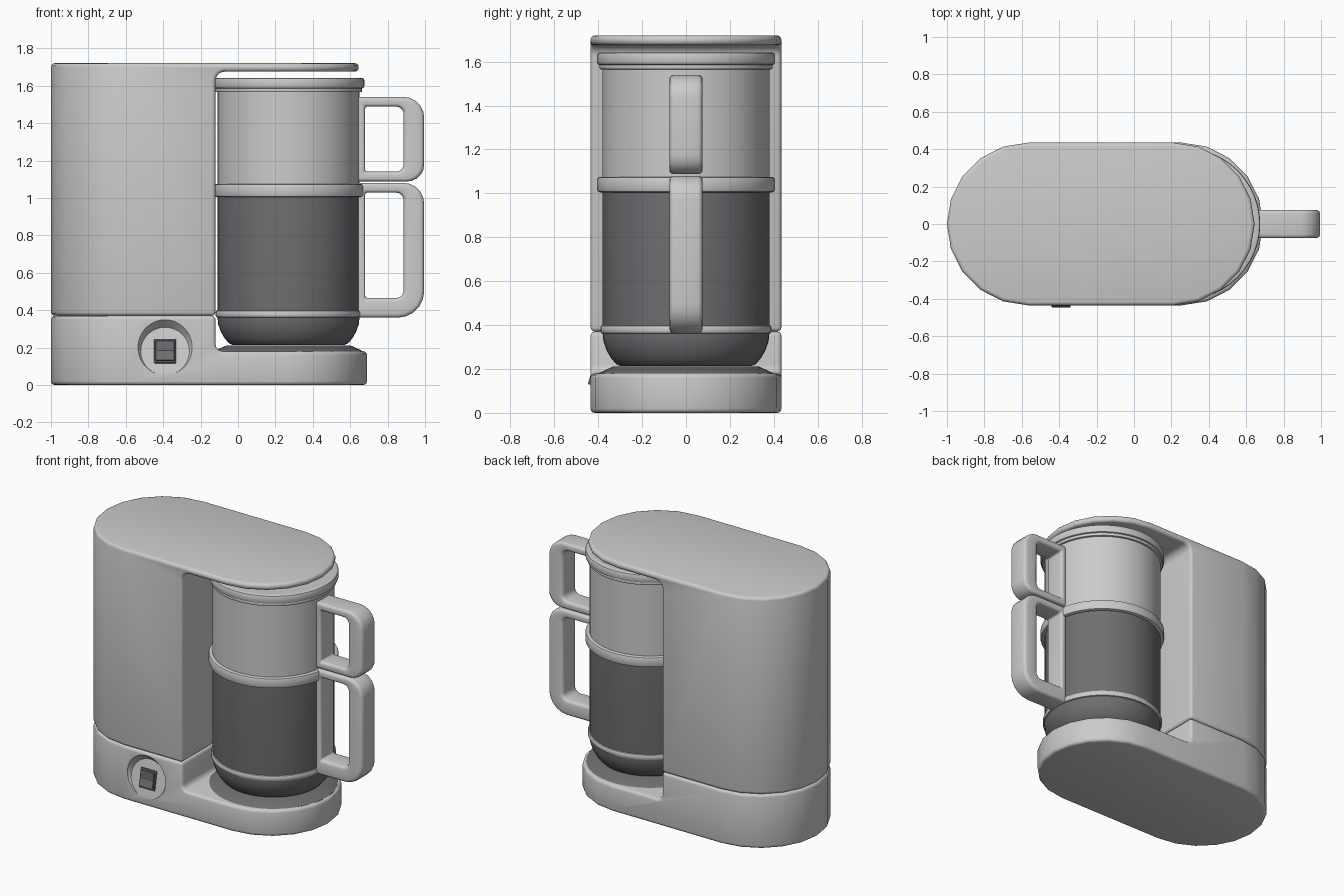
import bpy, bmesh
from math import sin, cos, pi, radians
from mathutils import Vector, Matrix

if "Cube" in bpy.data.objects:
    bpy.data.objects.remove(bpy.data.objects["Cube"])

CX = 0.27          # carafe axis
dark = bpy.data.materials.new("dark_glass")
dark.diffuse_color = (0.16, 0.16, 0.17, 1)
dark.use_nodes = True
dark.node_tree.nodes["Principled BSDF"].inputs["Base Color"].default_value = dark.diffuse_color


def finish(bm, name, mat=None):
    bmesh.ops.recalc_face_normals(bm, faces=bm.faces)
    me = bpy.data.meshes.new(name)
    bm.to_mesh(me)
    bm.free()
    ob = bpy.data.objects.new(name, me)
    bpy.context.collection.objects.link(ob)
    if mat:
        me.materials.append(mat)
    return ob


def activate(ob):
    bpy.ops.object.select_all(action='DESELECT')
    ob.select_set(True)
    bpy.context.view_layer.objects.active = ob


def smooth(ob, angle=32):
    activate(ob)
    bpy.ops.object.shade_smooth_by_angle(angle=radians(angle))


def boolean(ob, cutter, op):
    m = ob.modifiers.new("bool", 'BOOLEAN')
    m.object, m.operation, m.solver = cutter, op, 'EXACT'
    activate(ob)
    bpy.ops.object.modifier_apply(modifier=m.name)
    bpy.data.objects.remove(cutter)


def bevel(ob, width, segs=3):
    m = ob.modifiers.new("bevel", 'BEVEL')
    m.width, m.segments, m.limit_method = width, segs, 'ANGLE'
    m.angle_limit = radians(40)
    m.use_clamp_overlap = False
    activate(ob)
    bpy.ops.object.modifier_apply(modifier=m.name)


def rounded(corners, steps=5):
    """Polygon from (x, y, radius) corners with curved corners."""
    out, n = [], len(corners)
    for i, (x, y, r) in enumerate(corners):
        p = Vector((x, y))
        if not r:
            out.append(p)
            continue
        a = p + (Vector(corners[i - 1][:2]) - p).normalized() * r
        b = p + (Vector(corners[(i + 1) % n][:2]) - p).normalized() * r
        w = 0.72
        for k in range(steps + 1):       # rational curve, close to a circle arc
            t = k / steps
            c0, c1, c2 = (1 - t) ** 2, 2 * w * t * (1 - t), t * t
            out.append((a * c0 + p * c1 + b * c2) / (c0 + c1 + c2))
    return out


def prism(name, outline, axis, lo, hi, hole=None):
    """Extrude an outline along y or z, with an optional matching hole."""
    bm = bmesh.new()

    def ring(pts, h):
        return [bm.verts.new((p[0], h, p[1]) if axis == 'y' else (p[0], p[1], h)) for p in pts]

    def strip(a, b):
        for i in range(len(a)):
            j = (i + 1) % len(a)
            bm.faces.new((a[i], a[j], b[j], b[i]))

    o0, o1 = ring(outline, lo), ring(outline, hi)
    strip(o0, o1)
    if hole:
        h0, h1 = ring(hole, lo), ring(hole, hi)
        strip(h0, h1)
        strip(o0, h0)
        strip(o1, h1)
    else:
        bm.faces.new(o0)
        bm.faces.new(o1)
    return finish(bm, name)


def stadium(x0, x1, r, n=10):
    right = [(x1 - r + r * cos(a), r * sin(a)) for a in [-pi / 2 + pi * k / n for k in range(n + 1)]]
    left = [(x0 + r - r * cos(a), -r * sin(a)) for a in [-pi / 2 + pi * k / n for k in range(n + 1)]]
    return right + left


def lathe(name, prof, mat=None, segs=48):
    """Closed solid of revolution about the carafe axis."""
    bm = bmesh.new()
    rings = [[bm.verts.new((CX + r * cos(2 * pi * i / segs), r * sin(2 * pi * i / segs), z))
              for i in range(segs)] for r, z in prof]
    for a, b in zip(rings, rings[1:]):
        for i in range(segs):
            j = (i + 1) % segs
            bm.faces.new((a[i], a[j], b[j], b[i]))
    bm.faces.new(rings[0])
    bm.faces.new(rings[-1])
    ob = finish(bm, name, mat)
    smooth(ob)
    return ob


def housing(name, side, x1):
    """Side profile trimmed to a stadium plan, then edge-rounded."""
    ob = prism(name, rounded(side), 'y', -0.7, 0.7)
    boolean(ob, prism("cutter", stadium(-1, x1, 0.435), 'z', -0.3, 2.1), 'INTERSECT')
    bevel(ob, 0.02)
    return ob


# Housing: stepped base, and tower with overhanging lid
base = housing("base", [(-1.3, 0, 0), (1, 0, 0), (1, 0.18, 0), (-0.12, 0.18, 0.04),
                        (-0.12, 0.37, 0), (-1.3, 0.37, 0)], 0.69)
tower = housing("tower_and_lid", [(-1.3, 0.37, 0), (-0.12, 0.37, 0), (-0.12, 1.675, 0.05),
                                  (1, 1.675, 0), (1, 1.72, 0), (-1.3, 1.72, 0)], 0.645)

# Tilted round switch recess in the base front
axis_rot = Matrix.Rotation(radians(80), 4, 'X')
frame = Matrix.Translation((-0.39, -0.414, 0.18)) @ axis_rot
bm = bmesh.new()
bmesh.ops.create_cone(bm, cap_ends=True, segments=40, radius1=0.13, radius2=0.26, depth=0.2,
                      matrix=frame @ Matrix.Translation((0, 0, 0.1)))
boolean(base, finish(bm, "cutter"), 'DIFFERENCE')
smooth(base)
smooth(tower)

# Rocker switch: bezel plus two halves tilted against each other
for name, v, size, tilt, lift in (("switch_bezel", 0, (0.116, 0.13, 0.016), 0, 0.004),
                                  ("rocker_upper", 0.027, (0.1, 0.056, 0.022), 8, 0.01),
                                  ("rocker_lower", -0.027, (0.1, 0.056, 0.022), -8, 0.01)):
    bm = bmesh.new()
    bmesh.ops.create_cube(bm, size=1, matrix=frame @ Matrix.Translation((0, v, lift))
                          @ Matrix.Rotation(radians(tilt), 4, 'X')
                          @ Matrix.Diagonal((*size, 1)))
    bevel(finish(bm, name, dark), 0.003, 2)

# Warming plate
lathe("warming_plate", [(0.40, 0.17), (0.40, 0.18), (0.33, 0.212)], dark)

# Carafe glass with rounded foot
lathe("carafe_glass", [(0.30, 0.214), (0.318, 0.222), (0.342, 0.25), (0.362, 0.285),
                       (0.376, 0.325), (0.38, 0.365), (0.38, 1.02)], dark)


def band(name, r, z0, z1, b=0.012):
    return lathe(name, [(r - 0.035, z0), (r - b, z0), (r - b * .3, z0 + b * .3), (r, z0 + b),
                        (r, z1 - b), (r - b * .3, z1 - b * .3), (r - b, z1), (r - 0.035, z1)])


# Carafe bands, filter basket and its rim
band("carafe_lower_band", 0.39, 0.36, 0.4)
band("carafe_upper_band", 0.405, 1.005, 1.075)
lathe("filter_basket", [(0.38, 1.05), (0.38, 1.58)])
band("basket_lip", 0.394, 1.565, 1.59, 0.006)
band("basket_rim", 0.405, 1.585, 1.642)


def handle(name, z0, z1, low, r_low, r_high):
    outer = rounded([(0.64, z0, 0.01), (0.995, z0, r_low), (0.995, z1, r_high), (0.64, z1, 0.01)])
    inner = rounded([(0.68, z0 + low, 0.012), (0.885, z0 + low, 0.04),
                     (0.885, z1 - 0.052, 0.04), (0.68, z1 - 0.052, 0.012)])
    ob = prism(name, outer, 'y', -0.075, 0.075, inner)
    bevel(ob, 0.02)
    smooth(ob, 40)


# Loop handles
handle("carafe_handle", 0.36, 1.08, 0.105, 0.14, 0.11)
handle("basket_handle", 1.088, 1.54, 0.052, 0.09, 0.11)
